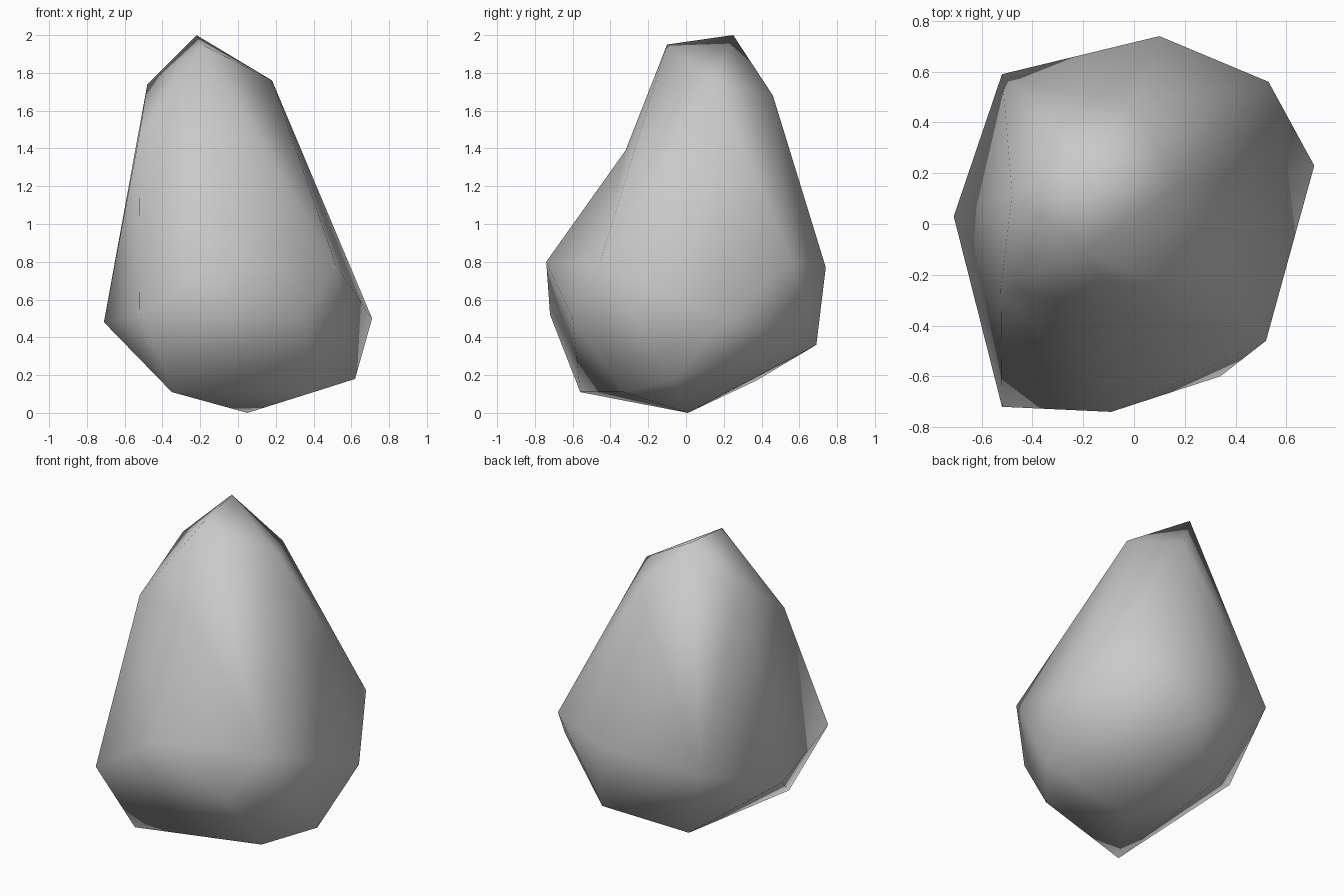
import bpy
import bmesh

cube = bpy.data.objects.get("Cube")
if cube:
    bpy.data.objects.remove(cube, do_unlink=True)

# Plain grey stone
stone = bpy.data.materials.new("grey_stone")
stone.use_nodes = True
colour = (0.58, 0.58, 0.58, 1.0)
stone.diffuse_color = colour
stone.node_tree.nodes["Principled BSDF"].inputs["Base Color"].default_value = colour

# Chiselled corners of the boulder, from crown to base
corners = {
    "crown_back": (-0.22, 0.25, 2.0),
    "crown_front": (-0.19, -0.1, 1.95),
    "shoulder_left": (0.18, 0.15, 1.76),
    "shoulder_right": (-0.48, 0.12, 1.74),
    "shoulder_back": (0.0, 0.46, 1.68),
    "chest_right": (-0.525, -0.26, 1.46),
    "belly_front": (-0.09, -0.74, 0.8),
    "belly_front_left": (0.52, -0.46, 0.78),
    "belly_back_left": (0.53, 0.56, 0.81),
    "belly_back": (0.1, 0.74, 0.77),
    "belly_back_right": (-0.52, 0.59, 0.69),
    "hip_right": (-0.71, 0.03, 0.48),
    "hip_front_right": (-0.52, -0.72, 0.52),
    "hip_front_left": (0.34, -0.6, 0.5),
    "hip_left": (0.71, 0.23, 0.5),
    "hip_back": (0.12, 0.69, 0.36),
    "foot_left": (0.62, -0.07, 0.18),
    "foot_front_left": (0.4, -0.33, 0.11),
    "foot_back_right": (-0.28, 0.37, 0.17),
    "foot_front_right": (-0.35, -0.56, 0.11),
    "base": (0.05, 0.01, 0.0),
}

# Wrap the corners in a faceted skin
bm = bmesh.new()
vert = {name: bm.verts.new(place) for name, place in corners.items()}
bmesh.ops.convex_hull(bm, input=bm.verts[:])
spare = [v for v in bm.verts if not v.link_faces]
bmesh.ops.delete(bm, geom=spare, context="VERTS")

# Break the front ridge and press its middle in for the hollow under the crown
ridge = bm.edges.get((vert["crown_front"], vert["belly_front"]))
edge, hollow = bmesh.utils.edge_split(ridge, vert["crown_front"], 0.5)
hollow.co = (-0.1, -0.32, 1.39)
bmesh.ops.connect_verts(bm, verts=[hollow] + [
    v for f in hollow.link_faces for v in f.verts
    if v not in (hollow, vert["crown_front"], vert["belly_front"])])

bmesh.ops.recalc_face_normals(bm, faces=bm.faces[:])
for face in bm.faces:
    face.smooth = True

mesh = bpy.data.meshes.new("boulder")
bm.to_mesh(mesh)
bm.free()
mesh.materials.append(stone)
boulder = bpy.data.objects.new("boulder", mesh)
bpy.context.collection.objects.link(boulder)
